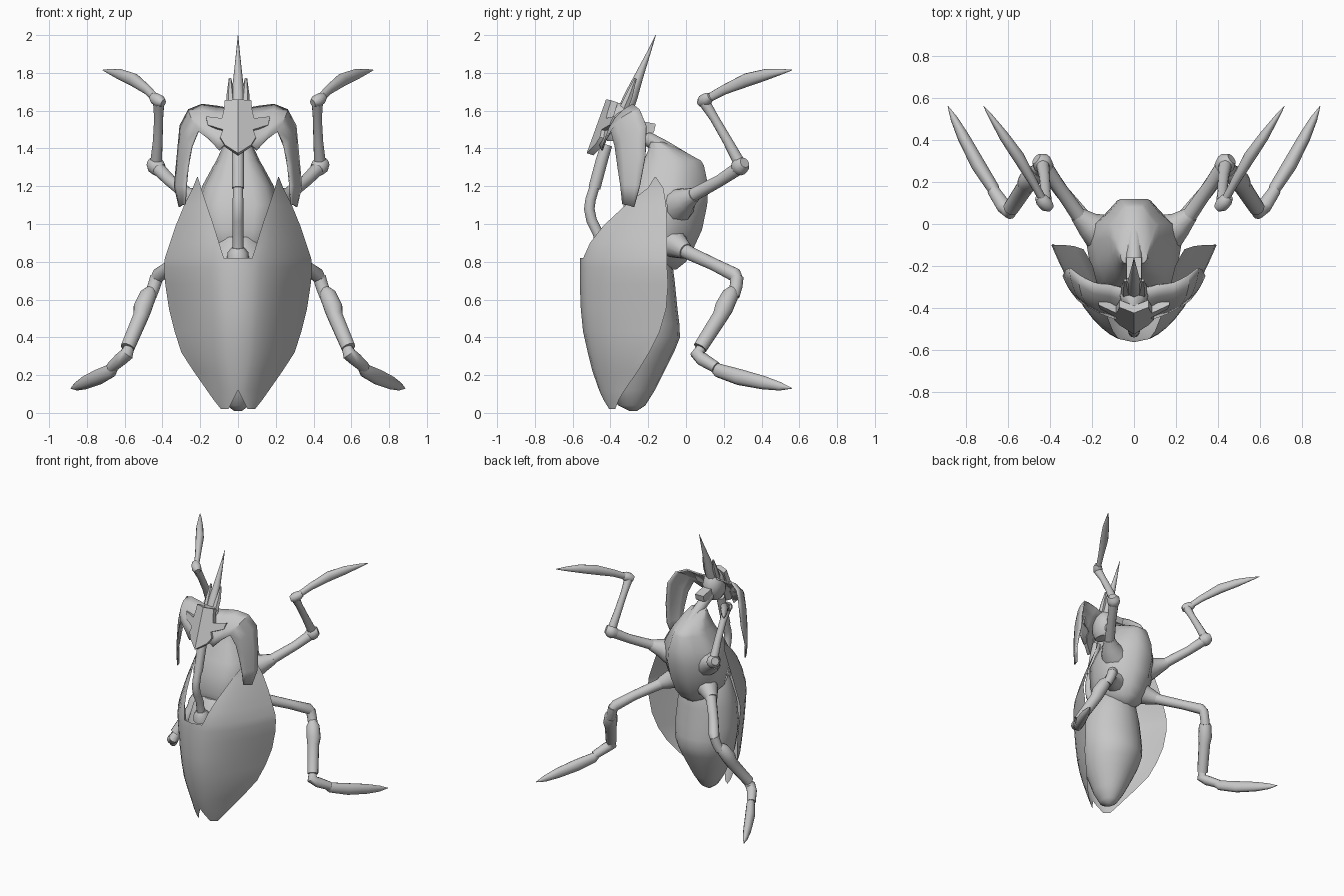
import bpy, bmesh, math
from mathutils import Vector

grey = bpy.data.materials.new("light_grey")
grey.diffuse_color = (0.57, 0.57, 0.57, 1)


def make(name, rows, closed=True, mirror=False, angle=35):
    """Skin a list of equally long point rows; open skins skip collapsed cells."""
    bm = bmesh.new()
    vs = [[bm.verts.new(p) for p in r] for r in rows]
    n = len(rows[0])
    for a, b in zip(vs, vs[1:]):
        for i in range(n if closed else n - 1):
            j = (i + 1) % n
            if closed or (b[i].co - b[j].co).length > 1e-5:
                bm.faces.new((a[i], a[j], b[j], b[i]))
    if closed:
        bm.faces.new(vs[0])
        bm.faces.new(vs[-1])
    bmesh.ops.remove_doubles(bm, verts=bm.verts, dist=0.0003)
    bmesh.ops.delete(bm, geom=[v for v in bm.verts if not v.link_faces], context='VERTS')
    bmesh.ops.recalc_face_normals(bm, faces=bm.faces)
    me = bpy.data.meshes.new(name)
    bm.to_mesh(me)
    bm.free()
    ob = bpy.data.objects.new(name, me)
    bpy.context.collection.objects.link(ob)
    me.materials.append(grey)
    bpy.ops.object.select_all(action='DESELECT')
    ob.select_set(True)
    bpy.context.view_layer.objects.active = ob
    bpy.ops.object.shade_smooth_by_angle(angle=math.radians(angle))
    if mirror:
        m = ob.modifiers.new("mirror", 'MIRROR')
        m.merge_threshold = 0.002
    return ob


def tube(name, path, sides=12, mirror=False, flat=1.0):
    """Round limb along (x, y, z, radius) points; flat squashes it sideways."""
    pts = [Vector(p[:3]) for p in path]
    rows, u = [], None
    for i, p in enumerate(path):
        d = (pts[min(i + 1, len(pts) - 1)] - pts[max(i - 1, 0)]).normalized()
        if u is None:
            u = d.cross(Vector((0, 0, 1) if abs(d.z) < 0.9 else (0, 1, 0)))
        u = (u - d * u.dot(d)).normalized()
        v = d.cross(u)
        rows.append([pts[i] + p[3] * (flat * math.cos(a) * u + math.sin(a) * v)
                     for a in (math.tau * k / sides for k in range(sides))])
    return make(name, rows, mirror=mirror, angle=50)


def body(name, rings, section):
    """Loft of horizontal rings: (z, front y, back y, half width)."""
    rows = [[(w * u, b + (f - b) * v, z) for u, v in section] for z, f, b, w in rings]
    return make(name, rows, angle=50)


def prism(name, outline, place, mirror=False):
    """Flat outline given depth; place(u, v, side) returns a 3D point."""
    return make(name, [[place(u, v, s) for u, v in outline] for s in (0, 1)], mirror=mirror)


# Wing shell: z, inner x, outer x, front y, rear edge y; notched above z = 0.82
shell = [(0.02, .05, .09, -.42, -.375), (0.07, .025, .13, -.44, -.355),
         (0.12, 0, .165, -.46, -.325), (0.22, 0, .235, -.495, -.255),
         (0.32, 0, .30, -.52, -.195), (0.43, 0, .335, -.545, -.14),
         (0.55, 0, .365, -.557, -.105), (0.68, 0, .385, -.562, -.095),
         (0.77, 0, .393, -.562, -.10), (0.82, 0, .387, -.56, -.10),
         (0.90, .10, .36, -.54, -.10), (0.99, .128, .33, -.495, -.10),
         (1.10, .165, .285, -.425, -.105), (1.19, .195, .24, -.36, -.12),
         (1.25, .213, .216, -.32, -.16)]
rows = []
for z, xi, xo, yf, ye in shell:
    x1 = xi if z > 0.85 else xi + (xo - xi) * 0.194
    xs = [xi] + [x1 + (xo - x1) * k / 8 for k in range(9)]
    rows.append([(x, yf + (ye - yf) * (x / xo) ** 2.05, z) for x in xs])
make("wing_shell", rows, closed=False, mirror=True)

# Abdomen and thorax
oval = [(math.cos(a), .5 - .5 * math.sin(a)) for a in (math.tau * k / 20 for k in range(20))]
chest = [(.35, 0), (.62, .15), (.93, .28), (1, .48), (.92, .72), (.75, .93), (.4, 1)]
chest += [(-u, v) for u, v in reversed(chest)]
body("abdomen", [(0.01, -.30, -.26, .02), (0.04, -.36, -.215, .06), (0.12, -.40, -.165, .11),
                 (0.25, -.44, -.10, .17), (0.33, -.45, -.06, .2), (0.40, -.46, -.032, .215),
                 (0.47, -.465, -.035, .225), (0.55, -.47, -.045, .225), (0.70, -.46, -.06, .21),
                 (0.85, -.42, -.08, .17), (0.93, -.36, -.12, .1)], oval)
body("thorax", [(0.76, -.20, -.05, .06), (0.80, -.27, 0, .12), (0.86, -.33, .035, .18),
                (0.97, -.35, .085, .20), (1.10, -.33, .112, .225), (1.20, -.29, .118, .19),
                (1.31, -.235, .095, .13), (1.335, -.225, .08, .115), (1.39, -.20, -.02, .09),
                (1.435, -.19, -.12, .065)], chest)
tube("shoulder", [(.12, -.06, 1.085, .10), (.18, -.03, 1.11, .085), (.22, 0, 1.13, .062),
                  (.27, .045, 1.155, .038)], mirror=True)
tube("hip", [(.10, -.08, .91, .09), (.16, -.05, .885, .068), (.22, 0, .855, .042)], mirror=True)

# Arms
tube("upper_arm", [(.20, -.03, 1.11, .045), (.27, .05, 1.16, .036), (.36, .18, 1.23, .032),
                   (.42, .27, 1.29, .036)], mirror=True)
tube("elbow", [(.40, .265, 1.29, .028), (.425, .28, 1.30, .047), (.445, .295, 1.315, .047),
               (.465, .31, 1.325, .028)], mirror=True)
tube("forearm", [(.435, .29, 1.31, .032), (.425, .22, 1.44, .026), (.42, .15, 1.56, .024),
                 (.42, .10, 1.64, .03)], mirror=True)
tube("wrist", [(.395, .075, 1.64, .02), (.415, .09, 1.65, .034), (.44, .115, 1.665, .032),
               (.455, .13, 1.675, .02)], mirror=True)
tube("hand_claw", [(.425, .10, 1.655, .022), (.48, .20, 1.71, .026), (.55, .32, 1.762, .036),
                   (.62, .42, 1.79, .03), (.68, .51, 1.807, .014), (.715, .56, 1.815, .002)],
     mirror=True, flat=0.8)

# Legs
tube("thigh", [(.16, -.06, .885, .045), (.24, .03, .84, .037), (.34, .15, .785, .034),
               (.42, .26, .73, .038), (.44, .275, .70, .03)], mirror=True)
tube("knee", [(.43, .27, .72, .035), (.445, .265, .67, .034), (.465, .25, .62, .034)], mirror=True)
tube("shin", [(.46, .25, .655, .025), (.475, .235, .625, .045), (.505, .20, .555, .05),
              (.515, .18, .51, .042), (.585, .075, .345, .038)], mirror=True)
tube("ankle", [(.575, .085, .35, .026), (.59, .06, .31, .037), (.62, .085, .285, .036),
               (.67, .16, .24, .03)], mirror=True)
tube("foot_claw", [(.645, .13, .255, .02), (.67, .17, .225, .037), (.74, .28, .19, .043),
                   (.81, .41, .16, .036), (.855, .50, .14, .022), (.885, .56, .13, .002)],
     mirror=True, flat=0.8)

# Neck and head
tube("neck", [(0, -.01, 1.345, .035), (0, -.12, 1.405, .04), (0, -.22, 1.46, .038),
              (0, -.32, 1.51, .04)])
body("head", [(1.44, -.42, -.30, .04), (1.48, -.44, -.26, .065), (1.55, -.43, -.25, .075),
              (1.61, -.41, -.27, .065), (1.64, -.39, -.30, .035)], oval[::2])
prism("head_back_block", [(-.27, 1.47), (-.17, 1.485), (-.16, 1.53), (-.26, 1.55)],
      lambda u, v, s: (-.035 + .07 * s, u, v))

# Face mask: two tilted planes meeting at a centre ridge
mask = [(0, 1.375), (.07, 1.42), (.095, 1.46), (.08, 1.50), (.16, 1.525), (.17, 1.57),
        (.085, 1.56), (.075, 1.605), (.07, 1.655), (0, 1.66)]
prism("face_mask", mask, lambda u, v, s: (
    u, -.425 - .36 * (1.655 - v) + .035 * s + .42 * u, v - .012 * s), mirror=True)

# Drooping head flaps between a front edge and a rear edge
front = [(0, -.46, 1.46), (.07, -.455, 1.42), (.10, -.445, 1.39), (.155, -.425, 1.45),
         (.21, -.395, 1.49), (.245, -.375, 1.41), (.265, -.36, 1.30), (.275, -.345, 1.20),
         (.28, -.335, 1.105)]
rear = [(0, -.31, 1.62), (.07, -.30, 1.615), (.11, -.29, 1.622), (.19, -.28, 1.632),
        (.26, -.245, 1.605), (.305, -.21, 1.52), (.32, -.215, 1.36), (.335, -.245, 1.20),
        (.31, -.275, 1.09)]
bulge = [.03, .03, .03, .03, .025, .018, .012, .008, .003]
rows = []
for f, r, b in zip(front, rear, bulge):
    f, r = Vector(f), Vector(r)
    out = Vector((f.x * 2, -.5, .6)).normalized() * b
    rows.append([f.lerp(r, t) + out * 4 * t * (1 - t) for t in (0, .25, .5, .75, 1)])
flap = make("head_flap", rows, closed=False, mirror=True)
solid = flap.modifiers.new("thickness", 'SOLIDIFY')
solid.thickness = 0.01
solid.offset = 0

# Crest horns
tube("crest_horn", [(0, -.33, 1.58, .042), (0, -.29, 1.68, .036), (0, -.25, 1.78, .024),
                    (0, -.20, 1.90, .011), (0, -.16, 2.0, .001)], sides=8)
tube("side_horn", [(.035, -.335, 1.60, .026), (.04, -.30, 1.68, .021), (.042, -.268, 1.77, .007)],
     sides=6, mirror=True)

# Feeding tube down to the shell
tube("mouth_tube", [(0, -.42, 1.42, .03), (0, -.445, 1.34, .032), (0, -.485, 1.19, .032)])
tube("mouth_tube_lower", [(0, -.48, 1.21, .026), (0, -.505, 1.13, .028), (0, -.512, 1.08, .028),
                          (0, -.50, 1.02, .028), (0, -.465, .95, .028), (0, -.45, .85, .028)])
tube("mouth_tube_base", [(0, -.44, .80, .06), (0, -.445, .85, .055), (0, -.45, .875, .035)], sides=8)
